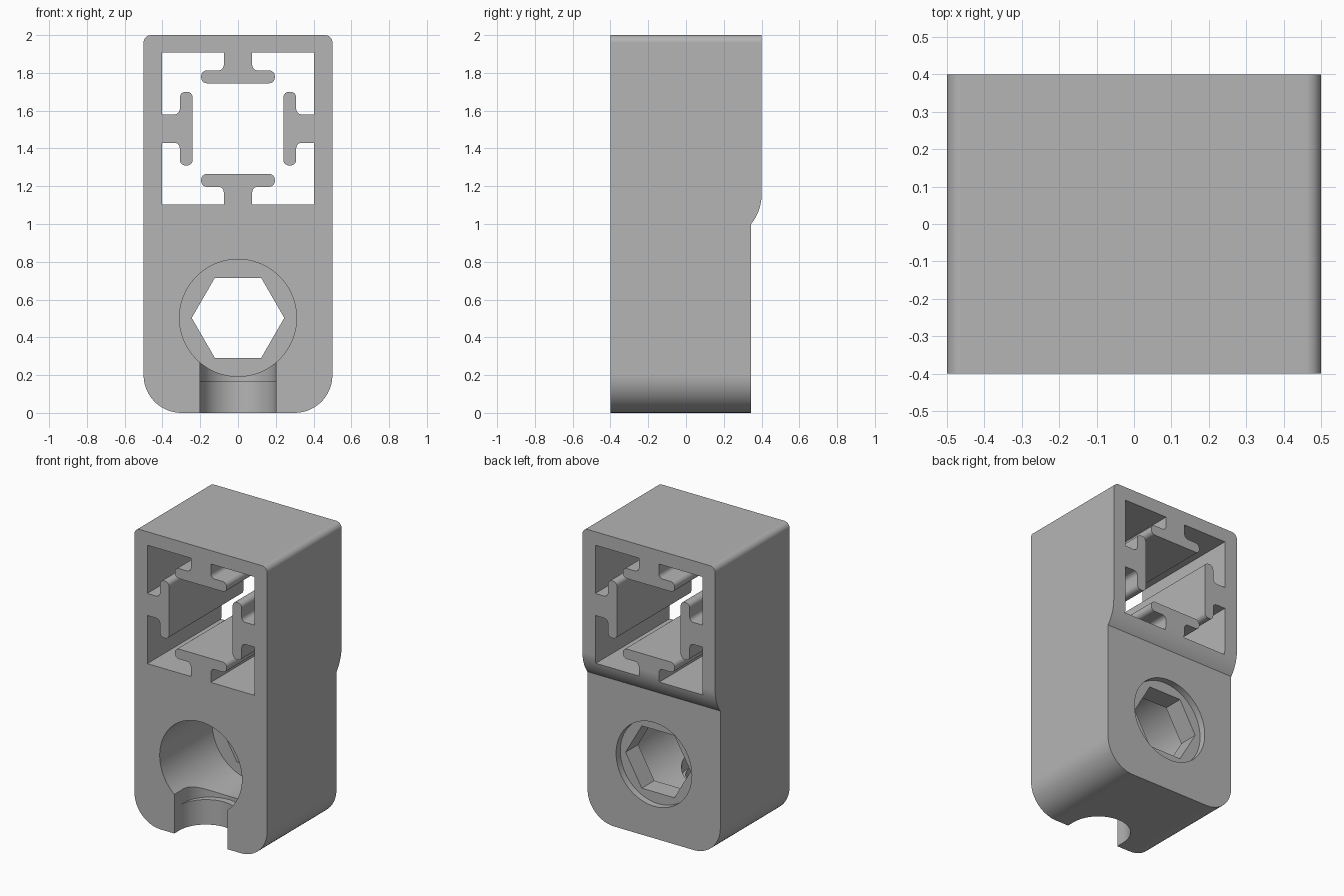
import bpy, bmesh, math
from mathutils import Vector, Matrix

if "Cube" in bpy.data.objects:
    bpy.data.objects.remove(bpy.data.objects["Cube"], do_unlink=True)

FRONT, BACK, LOWER_BACK = -0.4, 0.4, 0.345
RAIL_Z, BORE_Z = 1.505, 0.503


def rounded(corners, steps=12):
    """Outline from (x, y, radius) corners, each replaced by an arc."""
    pts = []
    for i, (x, y, r) in enumerate(corners):
        p = Vector((x, y))
        if r == 0:
            pts.append(p)
            continue
        a = (Vector(corners[i - 1][:2]) - p).normalized()
        b = (Vector(corners[(i + 1) % len(corners)][:2]) - p).normalized()
        half = a.angle(b) / 2
        centre = p + (a + b).normalized() * r / math.sin(half)
        start = (p + a * r / math.tan(half) - centre).normalized()
        end = (p + b * r / math.tan(half) - centre).normalized()
        pts += [centre + start.slerp(end, k / steps) * r for k in range(steps + 1)]
    return pts


def circle(radius, sides, z):
    return [Vector((radius * math.cos(math.tau * k / sides),
                    z + radius * math.sin(math.tau * k / sides))) for k in range(sides)]


def prism(name, pts, axis, lo, hi):
    """Extrude a 2D outline along one axis (0 = x, 1 = y, 2 = z)."""
    def place(p, h):
        co = list(p)
        co.insert(axis, h)
        return co
    bm = bmesh.new()
    face = bm.faces.new([bm.verts.new(place(p, lo)) for p in pts])
    top = bmesh.ops.extrude_face_region(bm, geom=[face])["geom"]
    for v in top:
        if isinstance(v, bmesh.types.BMVert):
            v.co[axis] = hi
    bmesh.ops.recalc_face_normals(bm, faces=bm.faces)
    mesh = bpy.data.meshes.new(name)
    bm.to_mesh(mesh)
    bm.free()
    ob = bpy.data.objects.new(name, mesh)
    bpy.context.collection.objects.link(ob)
    return ob


def cut(target, cutter):
    cutter.hide_render = True
    mod = target.modifiers.new("cut", "BOOLEAN")
    mod.operation, mod.solver, mod.object = "DIFFERENCE", "EXACT", cutter
    bpy.context.view_layer.objects.active = target
    bpy.ops.object.modifier_apply(modifier=mod.name)
    bpy.data.objects.remove(cutter, do_unlink=True)


# Main block with large lower and small upper corner radii
body = prism("bracket_body", rounded([(-0.5, 0, 0.2), (0.5, 0, 0.2),
                                      (0.5, 2, 0.04), (-0.5, 2, 0.04)]), 1, FRONT, BACK)

# Grey material
grey = bpy.data.materials.new("plain_grey")
grey.use_nodes = True
grey.diffuse_color = (0.46, 0.46, 0.46, 1)
grey.node_tree.nodes["Principled BSDF"].inputs["Base Color"].default_value = grey.diffuse_color
body.data.materials.append(grey)

# Relief on the lower back, blending upward with an arc
R = 0.25
sweep = math.acos((R - (BACK - LOWER_BACK)) / R)
rise = R * math.sin(sweep)
arc = [(BACK - R + R * math.cos(sweep * k / 12),
        1 + rise - R * math.sin(sweep * k / 12)) for k in range(13)]
cut(body, prism("back_relief", arc + [(LOWER_BACK, -1), (1, -1), (1, 1 + rise)], 0, -1, 1))

# Square window with four inward T-shaped rails
side = [(0.403, 0.403, 0), (0.075, 0.403, 0), (0.075, 0.308, 0.03), (0.195, 0.308, 0.03),
        (0.195, 0.24, 0.03)]
side += [(-x, y, r) for x, y, r in reversed(side[1:])]
window = []
for k in range(4):
    turn = Matrix.Rotation(k * math.pi / 2, 2)
    window += [(*(turn @ Vector((x, y))), r) for x, y, r in side]
outline = [p + Vector((0, RAIL_Z)) for p in rounded(window, 6)]
cut(body, prism("rail_window", outline, 1, -1, 1))

# Front bore, hexagonal through hole and shallow rear recess
cut(body, prism("front_bore", circle(0.31, 72, BORE_Z), 1, -1, 0.165))
cut(body, prism("hex_hole", circle(0.245, 6, BORE_Z), 1, -1, 1))
cut(body, prism("rear_recess", circle(0.285, 72, BORE_Z), 1, LOWER_BACK - 0.045, 1))


# Round-ended slot from the bottom into the bore, deeper just under the bore
def slot(name, end, lo, hi):
    pts = [(0.2 * math.cos(math.pi * k / 24), end + 0.2 * math.sin(math.pi * k / 24))
           for k in range(25)]
    return prism(name, pts + [(-0.2, -1), (0.2, -1)], 2, lo, hi)


cut(body, slot("upper_slot", -0.3, 0.17, 0.42))
cut(body, slot("lower_slot", -0.345, -1, 0.3))

# Smooth arcs with crisp edges
bpy.ops.object.select_all(action="DESELECT")
body.select_set(True)
bpy.context.view_layer.objects.active = body
bpy.ops.object.shade_smooth_by_angle(angle=math.radians(25))
weighted = body.modifiers.new("even_shading", "WEIGHTED_NORMAL")
weighted.keep_sharp = True
